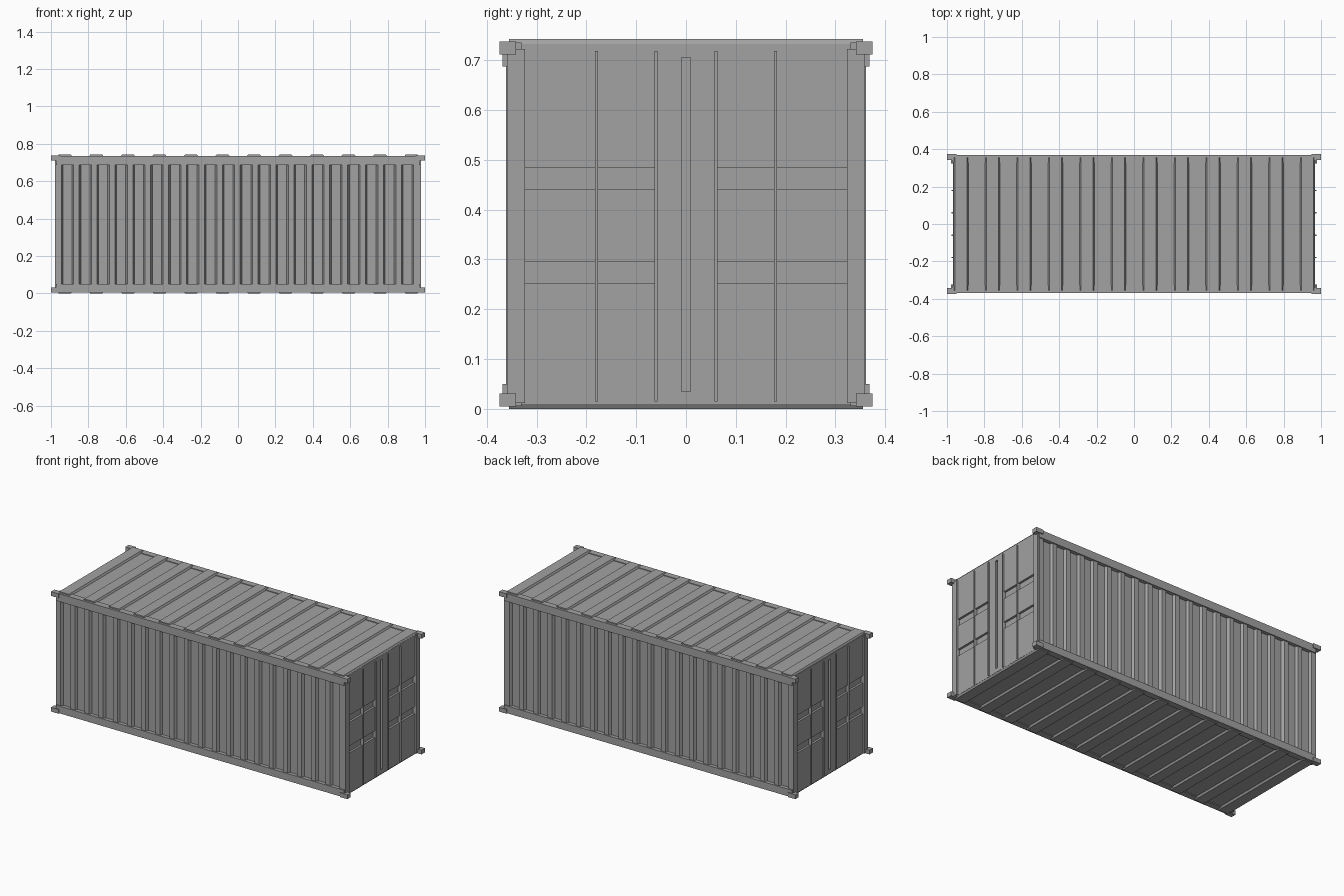
import bpy, bmesh

cube = bpy.data.objects.get("Cube")
if cube:
    bpy.data.objects.remove(cube, do_unlink=True)

# Single painted-steel colour
GREY = (0.36, 0.36, 0.36, 1)
steel = bpy.data.materials.new("grey_steel")
steel.use_nodes = True
steel.diffuse_color = GREY
steel.node_tree.nodes["Principled BSDF"].inputs["Base Color"].default_value = GREY


def finish(name, bm):
    bmesh.ops.recalc_face_normals(bm, faces=bm.faces)
    mesh = bpy.data.meshes.new(name)
    bm.to_mesh(mesh)
    bm.free()
    mesh.materials.append(steel)
    obj = bpy.data.objects.new(name, mesh)
    bpy.context.collection.objects.link(obj)
    return obj


def box(name, x, y, z):
    """Box spanning the given (low, high) ranges."""
    bm = bmesh.new()
    bmesh.ops.create_cube(bm, size=1)
    for v in bm.verts:
        v.co = [r[0] if c < 0 else r[1] for c, r in zip(v.co, (x, y, z))]
    return finish(name, bm)


def span(side, low, high):
    return tuple(sorted((side * low, side * high)))


def sheet(name, first, pitch, count, width, slant, base, ridge, back, place, low, high):
    """Corrugated sheet: trapezoid profile along x, extruded from low to high."""
    profile = [(-END, back), (-END, base)]
    for i in range(count):
        a = first + i * pitch
        b = a + width
        profile += [(a, base), (a + slant, ridge), (b - slant, ridge), (b, base)]
    profile += [(END, base), (END, back)]
    bm = bmesh.new()
    rings = [[bm.verts.new(place(u, d, e)) for u, d in profile] for e in (low, high)]
    for ring in rings:
        bm.faces.new(ring)
    n = len(profile)
    for i in range(n):
        j = (i + 1) % n
        bm.faces.new((rings[0][i], rings[0][j], rings[1][j], rings[1][i]))
    return finish(name, bm)


END = 0.968       # door plane
TOP, BOTTOM = 0.735, 0.006

# Side walls with recessed vertical corrugations, and their long rails
for s, side in ((-1, "front"), (1, "back")):
    sheet(side + "_wall", -0.945, 0.0957, 20, 0.066, 0.009, 0.361, 0.346, 0.33,
          lambda u, d, e: (u, s * d, e), 0.04, 0.70)
    for level, z in (("bottom", (BOTTOM, 0.05)), ("top", (0.687, TOP))):
        box(f"{side}_{level}_rail", (-0.972, 0.972), span(s, 0.33, 0.368), z)

# Roof and floor with raised cross ridges
ridges = (-0.973 + 0.008, 0.1685, 12, 0.079, 0.007)
sheet("roof", *ridges, 0.731, 0.742, 0.715,
      lambda u, d, e: (u, e, d), -0.355, 0.355)
sheet("floor", *ridges, 0.011, 0.0, 0.025,
      lambda u, d, e: (u, e, d), -0.355, 0.355)

# Door ends
BANDS = ((0.253, 0.295), (0.44, 0.483))
for s, end in ((-1, "right"), (1, "left")):
    inner, face = 0.955, END
    # backing panel seen at the bottom of the recesses
    box(end + "_door_backing", span(s, 0.93, inner), (-0.34, 0.34), (0.015, 0.725))
    # sills above and below the doors
    box(end + "_door_sill", span(s, 0.93, face), (-0.345, 0.345), (0.01, 0.035))
    box(end + "_door_header", span(s, 0.93, face), (-0.345, 0.345), (0.705, 0.732))
    for h, leaf in ((-1, "front"), (1, "back")):
        tag = f"{end}_{leaf}"
        # door leaf: plain strip beside the centre gap, panels between recessed bands
        box(tag + "_door_edge", span(s, 0.94, face), span(h, 0.009, 0.06), (0.035, 0.705))
        levels = (0.035, *BANDS[0], *BANDS[1], 0.705)
        for z in zip(levels[::2], levels[1::2]):
            box(tag + "_door_panel", span(s, 0.94, face), span(h, 0.06, 0.33), z)
        # locking rods
        for y in (0.06, 0.18):
            box(tag + "_locking_rod", span(s, 0.95, 0.976),
                span(h, y - 0.003, y + 0.003), (0.015, 0.718))
        # corner post and its castings
        box(tag + "_corner_post", span(s, 0.945, 0.978), span(h, 0.323, 0.359), (0.012, 0.722))
        for level, z in (("bottom", (0.005, 0.031)), ("top", (0.711, 0.737))):
            box(f"{tag}_{level}_casting", span(s, 0.95, 1.0), span(h, 0.341, 0.374), z)
